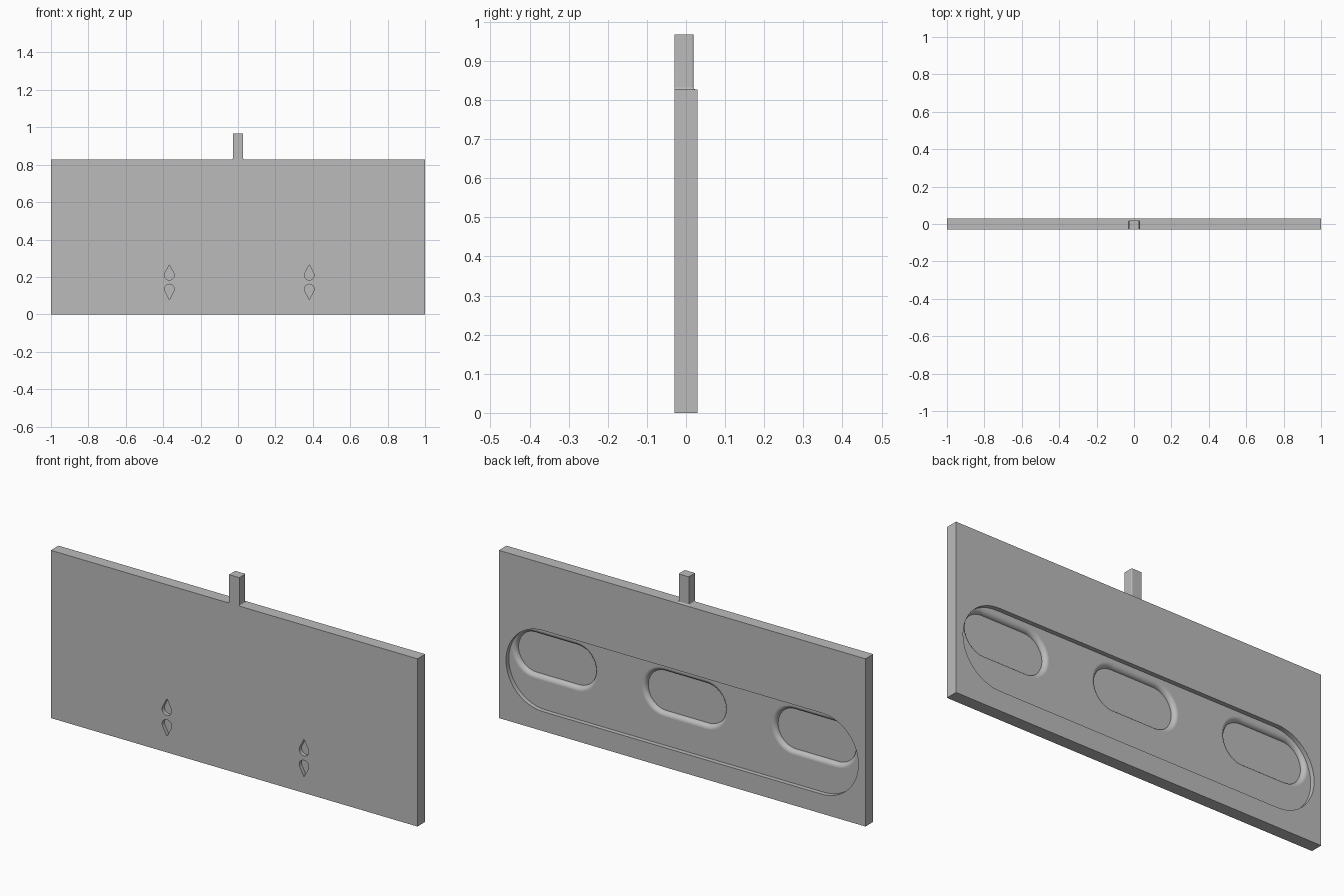
import bpy
import bmesh
from math import sin, cos, pi, acos, radians

WIDTH, HEIGHT, HALF_DEPTH = 2.0, 0.827, 0.03
POCKET_FLOOR = 0.008
FILLET = 0.022

if "Cube" in bpy.data.objects:
    bpy.data.objects.remove(bpy.data.objects["Cube"], do_unlink=True)

grey = bpy.data.materials.new("plain grey")
grey.use_nodes = True
grey.diffuse_color = (0.5, 0.5, 0.5, 1)
grey.node_tree.nodes["Principled BSDF"].inputs["Base Color"].default_value = (0.5, 0.5, 0.5, 1)


def loft(name, rings):
    """Closed solid skinned through matching rings of 3D points."""
    bm = bmesh.new()
    loops = [[bm.verts.new(p) for p in ring] for ring in rings]
    n = len(loops[0])
    for a, b in zip(loops, loops[1:]):
        for i in range(n):
            j = (i + 1) % n
            bm.faces.new((a[i], a[j], b[j], b[i]))
    bm.faces.new(loops[0][::-1])
    bm.faces.new(loops[-1])
    bmesh.ops.recalc_face_normals(bm, faces=bm.faces)
    mesh = bpy.data.meshes.new(name)
    bm.to_mesh(mesh)
    bm.free()
    mesh.materials.append(grey)
    obj = bpy.data.objects.new(name, mesh)
    bpy.context.scene.collection.objects.link(obj)
    return obj


def stadium(cx, cz, half_straight, radius, y, steps=24):
    """Ring with semicircular ends, upright at depth y."""
    ring = []
    for side in (1, -1):
        for i in range(steps + 1):
            a = -pi / 2 + pi * i / steps
            ring.append((cx + side * (half_straight + radius * cos(a)), y,
                         cz + side * radius * sin(a)))
    return ring


def teardrop(cx, cz, radius, tip, up, y, steps=24):
    """Round drop with tangent sides meeting at a point."""
    start = pi / 2 - acos(radius / tip)
    ring = [(cx, y, cz + up * tip)]
    for i in range(steps + 1):
        a = pi / 2 - (pi / 2 - start) - (pi + 2 * start) * i / steps
        ring.append((cx + radius * cos(a), y, cz + up * radius * sin(a)))
    return ring


def rectangle(half_x, y0, y1, z, corner=0.004, steps=4):
    """Level ring, square at the front and rounded at the back."""
    ring = [(-half_x, y0, z), (half_x, y0, z)]
    for side, first in ((1, 0), (-1, pi / 2)):
        for i in range(steps + 1):
            a = first + pi / 2 * i / steps
            ring.append((side * (half_x - corner) + corner * cos(a),
                         y1 - corner + corner * sin(a), z))
    return ring


def finish(obj):
    """Smooth curved walls while keeping edges crisp."""
    bpy.ops.object.select_all(action="DESELECT")
    obj.select_set(True)
    bpy.context.view_layer.objects.active = obj
    bpy.ops.object.shade_smooth_by_angle(angle=radians(30))
    weighted = obj.modifiers.new("weighted normals", "WEIGHTED_NORMAL")
    weighted.keep_sharp = True


# Panel
half = WIDTH / 2
panel = loft("panel", [[(-half, y, 0), (half, y, 0), (half, y, HEIGHT), (-half, y, HEIGHT)]
                       for y in (-HALF_DEPTH, HALF_DEPTH)])

# Long recess in the back
cutters = [loft("recess_cutter", [stadium(0, 0.296, 0.761, 0.2, y)
                                  for y in (POCKET_FLOOR, 0.05)])]

# Three slots with rounded rims in the recess floor
for cx in (-0.708, 0, 0.708):
    rings = []
    for i in range(9):
        a = pi / 2 * i / 8
        rings.append(stadium(cx, 0.357, 0.115, 0.1 + FILLET * (1 - cos(a)),
                             POCKET_FLOOR - FILLET * (1 - sin(a))))
    rings.append(stadium(cx, 0.357, 0.115, 0.1 + FILLET, POCKET_FLOOR + 0.001))
    cutters.append(loft("slot_cutter", rings))

# Paired teardrop dents in the front
for cx in (-0.367, 0.381):
    for up in (1, -1):
        cutters.append(loft("teardrop_cutter", [
            teardrop(cx, 0.172 + up * 0.037, 0.026, 0.056, up, y) for y in (-0.05, -0.012)]))

# Cut the panel and drop the cutters
for cutter in cutters:
    cut = panel.modifiers.new("cut", "BOOLEAN")
    cut.operation = "DIFFERENCE"
    cut.solver = "EXACT"
    cut.object = cutter
    cutter.hide_render = True
bpy.context.view_layer.update()
graph = bpy.context.evaluated_depsgraph_get()
carved = bpy.data.meshes.new_from_object(panel.evaluated_get(graph))
panel.modifiers.clear()
panel.data = carved
for cutter in cutters:
    bpy.data.objects.remove(cutter, do_unlink=True)
finish(panel)

# Peg on the top edge with a small flared foot
flare = 0.006
rings = []
for i in range(6):
    a = pi / 2 * i / 5
    out = flare * (1 - sin(a))
    rings.append(rectangle(0.028 + out, -HALF_DEPTH, 0.019 + out, HEIGHT + flare * (1 - cos(a))))
rings.append(rectangle(0.028, -HALF_DEPTH, 0.019, 0.967))
finish(loft("peg", rings))
